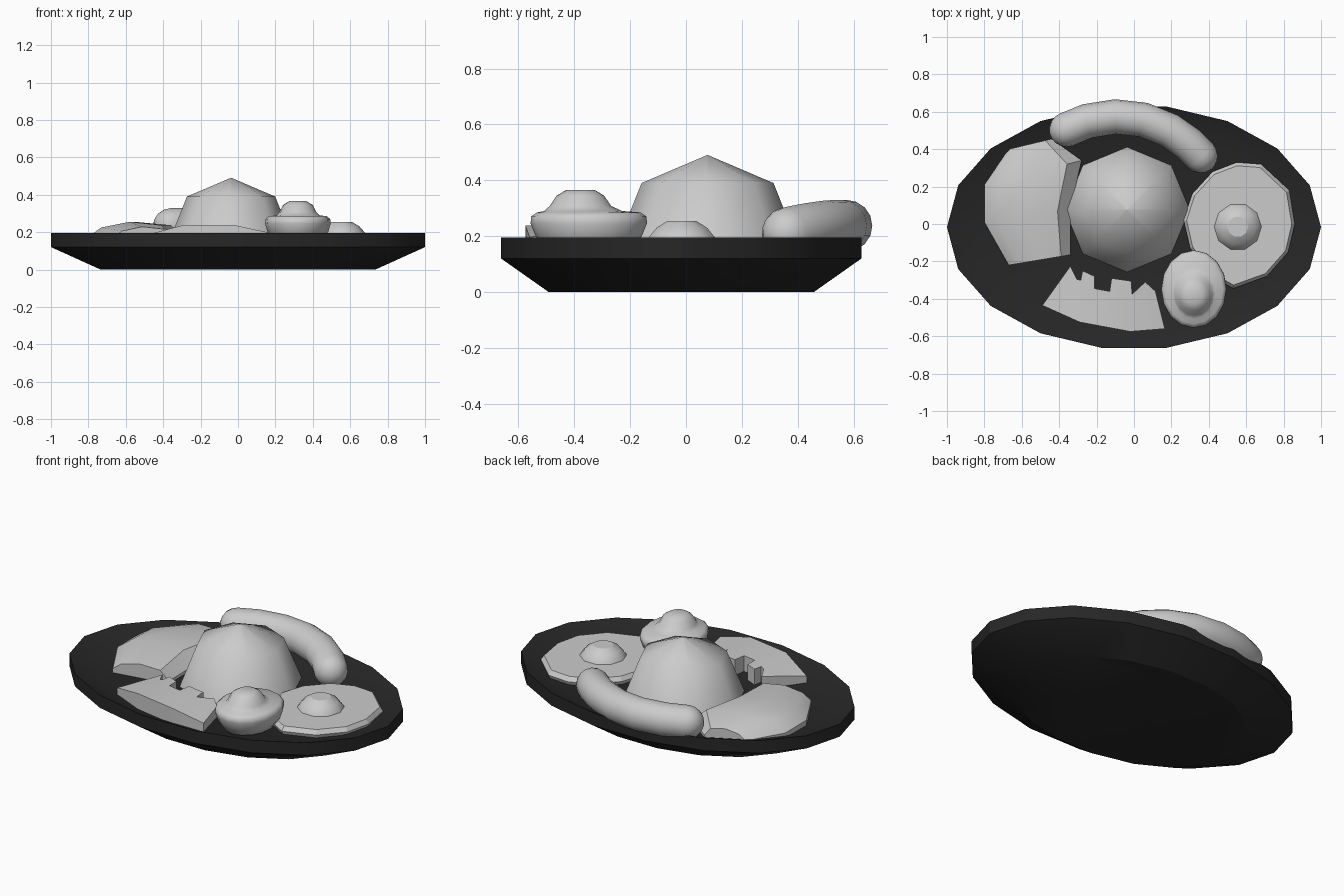
import bpy, bmesh, math
from mathutils import Vector

if "Cube" in bpy.data.objects:
    bpy.data.objects.remove(bpy.data.objects["Cube"])


def finish(name, bm, angle=None):
    bmesh.ops.recalc_face_normals(bm, faces=bm.faces[:])
    mesh = bpy.data.meshes.new(name)
    bm.to_mesh(mesh)
    bm.free()
    ob = bpy.data.objects.new(name, mesh)
    bpy.context.collection.objects.link(ob)
    if angle:
        bpy.ops.object.select_all(action='DESELECT')
        ob.select_set(True)
        bpy.context.view_layer.objects.active = ob
        bpy.ops.object.shade_smooth_by_angle(angle=math.radians(angle))
    return ob


def skin(bm, rings):
    """Bridge closed rings of points and cap both ends."""
    loops = [[bm.verts.new(p) for p in r] for r in rings]
    n = len(loops[0])
    for a, b in zip(loops, loops[1:]):
        for i in range(n):
            j = (i + 1) % n
            bm.faces.new((a[i], a[j], b[j], b[i]))
    bm.faces.new(loops[0][::-1])
    bm.faces.new(loops[-1])


def lathe(name, centre, rings, sides, angle):
    """Stack elliptical rings of (radius x, radius y, z, y shift)."""
    bm = bmesh.new()
    cx, cy = centre
    ts = [2 * math.pi * i / sides for i in range(sides)]
    skin(bm, [[(cx + rx * math.cos(t), cy + dy + ry * math.sin(t), z) for t in ts]
              for rx, ry, z, dy in rings])
    return finish(name, bm, angle)


# Oval dish: sloped underside, upright rim, sunken floor
dish = lathe("dish", (0, -0.017),
             [(0.735, 0.482, 0, 0), (1, 0.655, 0.12, 0), (1, 0.655, 0.195, 0),
              (0.84, 0.55, 0.145, 0)], 18, 30)
black = bpy.data.materials.new("black_glaze")
black.diffuse_color = (0.02, 0.02, 0.02, 1)
black.use_nodes = True
black.node_tree.nodes["Principled BSDF"].inputs["Base Color"].default_value = black.diffuse_color
dish.data.materials.append(black)

# Rice mound: half of a coarse sphere
R, H = 0.334, 0.341
lathe("rice_mound", (-0.037, 0.077),
      [(R, R, 0.145, 0), (R * 0.707, R * 0.707, 0.149 + H * 0.707, 0),
       (0.002, 0.002, 0.149 + H, 0)], 8, 60)

# Fried egg: irregular white and faceted yolk
white = [(0.55, 0.33), (0.68, 0.32), (0.83, 0.18), (0.86, 0.0), (0.825, -0.15),
         (0.71, -0.28), (0.53, -0.345), (0.40, -0.27), (0.30, -0.13),
         (0.265, 0.02), (0.31, 0.16), (0.42, 0.28)]
mid = Vector((0.56, -0.01))
bm = bmesh.new()
skin(bm, [[(*(mid + (Vector(p) - mid) * s), z) for p in white]
          for s, z in ((0.97, 0.14), (1, 0.165), (0.945, 0.19))])
finish("egg_white", bm)
lathe("egg_yolk", (0.555, -0.015),
      [(0.13, 0.13, 0.18, 0), (0.125, 0.125, 0.195, 0), (0.095, 0.095, 0.23, 0),
       (0.055, 0.055, 0.254, 0)], 10, 30)

# Fried dumpling: rounded cup with a dome on top
lathe("dumpling", (0.32, -0.348),
      [(0.07, 0.09, 0.135, 0), (0.13, 0.16, 0.155, 0), (0.162, 0.19, 0.2, 0),
       (0.175, 0.208, 0.245, 0), (0.173, 0.207, 0.27, 0), (0.155, 0.185, 0.285, 0),
       (0.115, 0.14, 0.29, -0.02), (0.098, 0.11, 0.308, -0.03),
       (0.08, 0.085, 0.345, -0.03), (0.045, 0.05, 0.366, -0.03)], 16, 60)

# Sausage: tube along a bent path with rounded ends
path = [Vector(p) for p in ((-0.36, 0.505, 0.235), (-0.25, 0.55, 0.237),
                            (-0.1, 0.574, 0.237), (0.05, 0.557, 0.237),
                            (0.19, 0.5, 0.235), (0.29, 0.43, 0.225),
                            (0.355, 0.365, 0.212))]
r = 0.093
stations = []
for i, p in enumerate(path):
    t = (path[min(i + 1, len(path) - 1)] - path[max(i - 1, 0)]).normalized()
    stations.append((p, t, r))
ends = [math.radians(a) for a in (10, 30, 50, 70)]
p0, t0, _ = stations[0]
p1, t1, _ = stations[-1]
stations = ([(p0 - t0 * r * math.cos(a), t0, r * math.sin(a)) for a in ends] + stations
            + [(p1 + t1 * r * math.cos(a), t1, r * math.sin(a)) for a in ends[::-1]])
rings = []
for p, t, rad in stations:
    side = t.cross(Vector((0, 0, 1))).normalized()
    up = side.cross(t)
    rings.append([p + rad * (side * math.cos(k * math.pi / 8) + up * math.sin(k * math.pi / 8))
                  for k in range(16)])
bm = bmesh.new()
skin(bm, rings)
finish("sausage", bm, 60)

# Cutlet slice on the left: gently domed sheet with a closed skirt
rows = [((-0.67, -0.22), (-0.34, -0.165), 0.75), ((-0.80, 0.01), (-0.34, 0.08), 1.0),
        ((-0.80, 0.21), (-0.28, 0.34), 1.0), ((-0.67, 0.40), (-0.44, 0.455), 0.65)]
profile = [(0, 0.175), (0.15, 0.225), (0.48, 0.255), (0.85, 0.237), (1, 0.165)]
bm = bmesh.new()
grid = [[bm.verts.new((*Vector(a).lerp(Vector(b), t), 0.15 + (z - 0.15) * k))
         for t, z in profile] for a, b, k in rows]
for a, b in zip(grid, grid[1:]):
    for i in range(len(profile) - 1):
        bm.faces.new((a[i], a[i + 1], b[i + 1], b[i]))
border = [e for e in bm.edges if e.is_boundary]
new = bmesh.ops.extrude_edge_only(bm, edges=border)["geom"]
for v in new:
    if isinstance(v, bmesh.types.BMVert):
        v.co.z = 0.14
bmesh.ops.holes_fill(bm, edges=[e for e in bm.edges if e.is_boundary])
finish("cutlet", bm, 35)

# Notched slice at the front: arched slab with teeth along its inner edge
slab = [(-0.49, -0.435), (-0.29, -0.525), (-0.02, -0.575), (0.165, -0.56),
        (0.115, -0.36), (0.06, -0.31), (0.045, -0.38), (-0.01, -0.375),
        (-0.015, -0.305), (-0.12, -0.29), (-0.13, -0.36), (-0.21, -0.345),
        (-0.21, -0.28), (-0.275, -0.25), (-0.285, -0.3), (-0.305, -0.295),
        (-0.34, -0.225)]


def arch(x):
    if x < -0.29:
        return 0.235 - (-0.29 - x) * 0.25
    return 0.238 - max(0, x + 0.02) * 0.22


bm = bmesh.new()
skin(bm, [[(x, y, 0.14) for x, y in slab], [(x, y, arch(x)) for x, y in slab]])
bmesh.ops.triangulate(bm, faces=[f for f in bm.faces if len(f.verts) > 4])
finish("notched_slice", bm, 25)
